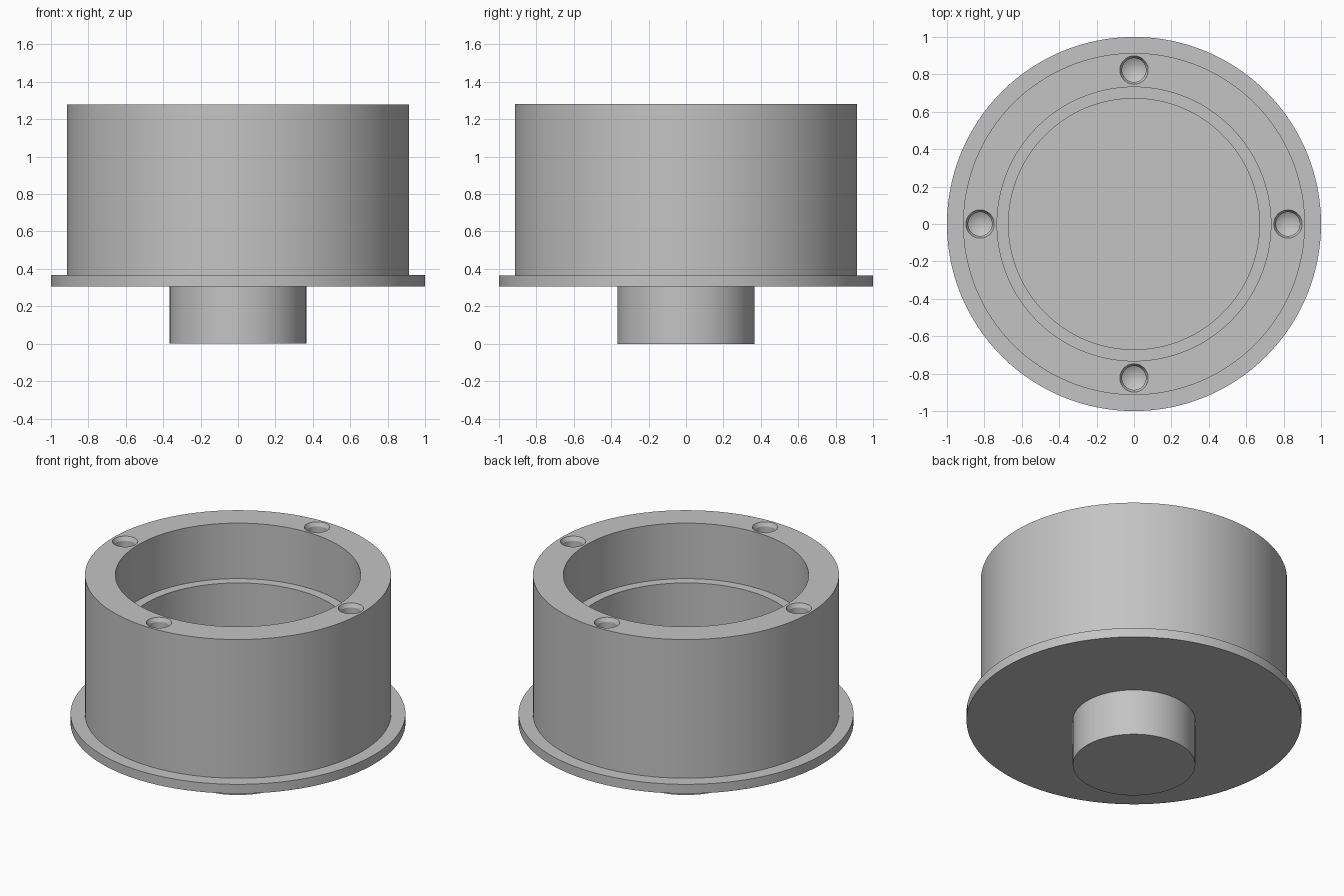
import bpy, bmesh, math
from mathutils import Matrix, Vector

default = bpy.data.objects.get("Cube")
if default:
    bpy.data.objects.remove(default, do_unlink=True)

# Single metal colour
metal = bpy.data.materials.new("grey_metal")
colour = (0.55, 0.55, 0.55, 1)
metal.use_nodes = True
metal.diffuse_color = colour
metal.node_tree.nodes["Principled BSDF"].inputs["Base Color"].default_value = colour


def lathe(name, profile, segments, centres=((0, 0),)):
    """Revolve an (r, z) profile, from axis to axis, around each centre."""
    bm = bmesh.new()
    for cx, cy in centres:
        rings = []
        for r, z in profile:
            count = segments if r > 0 else 1
            rings.append([bm.verts.new((cx + r * math.cos(math.tau * i / count),
                                        cy + r * math.sin(math.tau * i / count), z))
                          for i in range(count)])
        for a, b in zip(rings, rings[1:]):
            for i in range(segments):
                j = (i + 1) % segments
                corners = [a[i % len(a)], a[j % len(a)], b[j % len(b)], b[i % len(b)]]
                bm.faces.new(list(dict.fromkeys(corners)))
    bmesh.ops.recalc_face_normals(bm, faces=bm.faces)
    mesh = bpy.data.meshes.new(name)
    bm.to_mesh(mesh)
    bm.free()
    mesh.materials.append(metal)
    obj = bpy.data.objects.new(name, mesh)
    bpy.context.collection.objects.link(obj)
    return obj


def select(obj):
    bpy.ops.object.select_all(action='DESELECT')
    obj.select_set(True)
    bpy.context.view_layer.objects.active = obj


top, flange_top, flange_base = 1.28, 0.366, 0.305
ledge = top - 0.366

# Flanged cup with a stepped bore
housing = lathe("housing", [
    (0, flange_base), (1, flange_base), (1, flange_top), (0.914, flange_top),
    (0.914, top), (0.732, top), (0.732, ledge), (0.671, ledge),
    (0.671, flange_top), (0, flange_top)], 128)

# Stem under the flange
stem = lathe("stem", [(0, 0), (0.366, 0), (0.366, flange_base + 0.02),
                      (0, flange_base + 0.02)], 96)

# Four chamfered blind screw holes with drilled tips
spacing = 0.823
hole_cutter = lathe("screw_hole_cutter", [
    (0, top - 0.5), (0.064, top - 0.46), (0.064, top - 0.025),
    (0.076, top), (0.076, top + 0.05), (0, top + 0.05)], 32,
    [(spacing, 0), (-spacing, 0), (0, spacing), (0, -spacing)])
hole_cutter.hide_render = True

holes = housing.modifiers.new("screw_holes", 'BOOLEAN')
holes.operation = 'DIFFERENCE'
holes.solver = 'EXACT'
holes.object = hole_cutter
select(housing)
bpy.ops.object.modifier_apply(modifier=holes.name)
bpy.data.objects.remove(hole_cutter, do_unlink=True)

# Smooth round walls, crisp rims
for part in (housing, stem):
    select(part)
    bpy.ops.object.shade_smooth_by_angle(angle=math.radians(20))
